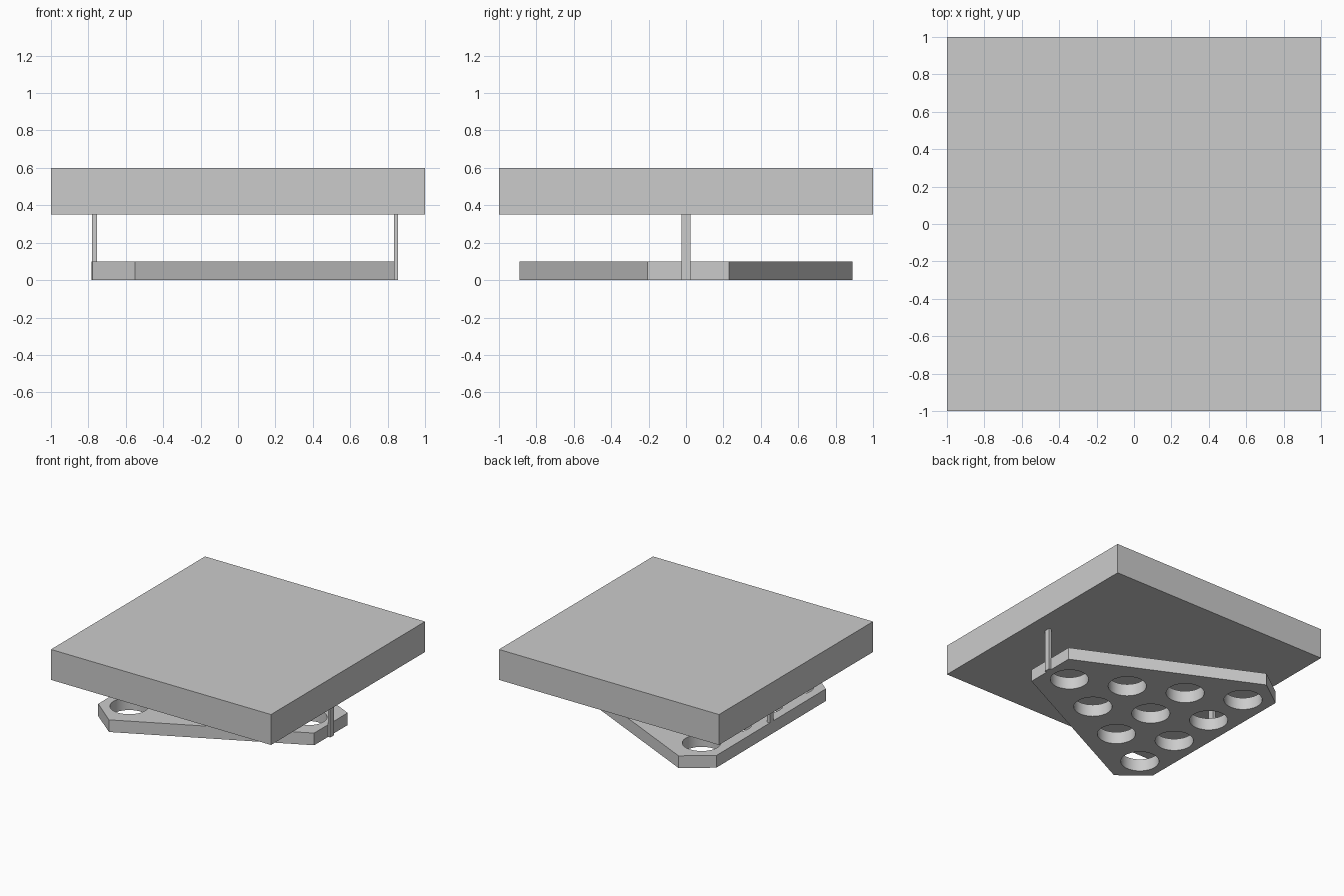
import bpy, bmesh, math
from mathutils import Matrix

if "Cube" in bpy.data.objects:
    bpy.data.objects.remove(bpy.data.objects["Cube"])


def make_object(name, bm):
    bmesh.ops.recalc_face_normals(bm, faces=bm.faces)
    mesh = bpy.data.meshes.new(name)
    bm.to_mesh(mesh)
    bm.free()
    obj = bpy.data.objects.new(name, mesh)
    bpy.context.collection.objects.link(obj)
    return obj


def box(name, lo, hi):
    bm = bmesh.new()
    size = [b - a for a, b in zip(lo, hi)]
    mid = [(a + b) / 2 for a, b in zip(lo, hi)]
    bmesh.ops.create_cube(bm, size=1, matrix=Matrix.Translation(mid) @ Matrix.Diagonal((*size, 1)))
    return make_object(name, bm)


# thick square slab on top
box("top_slab", (-1, -1, 0.35), (1, 1, 0.6))

# thin posts joining slab and rack
box("right_post", (0.834, -0.025, 0), (0.856, 0.025, 0.35))
box("left_post", (-0.78, -0.025, 0.05), (-0.755, 0.025, 0.35))

# triangular rack plate with clipped corners
outline = [(0.836, -0.205), (0.836, 0.23), (-0.555, 0.89),
           (-0.783, 0.725), (-0.777, -0.705), (-0.55, -0.89)]
bm = bmesh.new()
base = bm.faces.new([bm.verts.new((x, y, 0)) for x, y in outline])
top = bmesh.ops.extrude_face_region(bm, geom=[base])["geom"]
bmesh.ops.translate(bm, vec=(0, 0, 0.1), verts=[v for v in top if isinstance(v, bmesh.types.BMVert)])
rack = make_object("rack_plate", bm)

# ten round holes in rows of one to four
bm = bmesh.new()
for row in range(4):
    for i in range(row + 1):
        loc = (0.635 - 0.4 * row, (i - row / 2) * 0.403, 0.05)
        bmesh.ops.create_cone(bm, cap_ends=True, segments=48, radius1=0.144, radius2=0.144,
                              depth=0.3, matrix=Matrix.Translation(loc))
cutter = make_object("hole_cutter", bm)
cutter.hide_render = True

mod = rack.modifiers.new("holes", 'BOOLEAN')
mod.operation = 'DIFFERENCE'
mod.solver = 'EXACT'
mod.object = cutter
bpy.context.view_layer.objects.active = rack
rack.select_set(True)
bpy.ops.object.modifier_apply(modifier=mod.name)
bpy.data.objects.remove(cutter)
bpy.ops.object.shade_smooth_by_angle(angle=math.radians(30))
